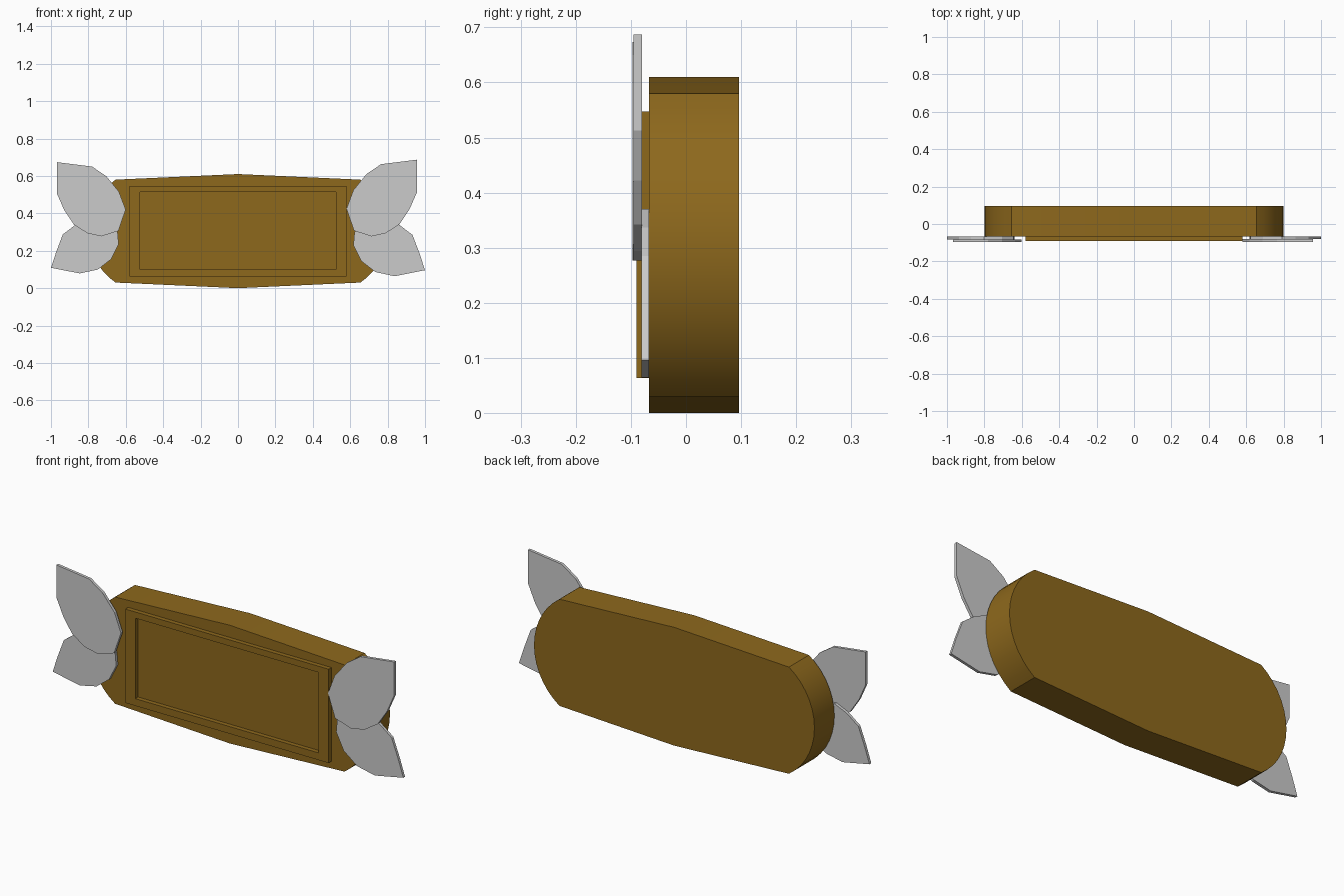
import bpy, bmesh, math

if "Cube" in bpy.data.objects:
    bpy.data.objects.remove(bpy.data.objects["Cube"])

wood = bpy.data.materials.new("brown_wood")
wood.diffuse_color = (0.27, 0.14, 0.012, 1)
wood.use_nodes = True
wood.node_tree.nodes["Principled BSDF"].inputs["Base Color"].default_value = wood.diffuse_color


def prism(name, outline, y_front, y_back, mat=None):
    """Extrude an x-z outline from y_front to y_back."""
    bm = bmesh.new()
    face = bm.faces.new([bm.verts.new((x, y_front, z)) for x, z in outline])
    out = bmesh.ops.extrude_face_region(bm, geom=[face])
    for v in out["geom"]:
        if isinstance(v, bmesh.types.BMVert):
            v.co.y = y_back
    bmesh.ops.recalc_face_normals(bm, faces=bm.faces)
    me = bpy.data.meshes.new(name)
    bm.to_mesh(me)
    bm.free()
    ob = bpy.data.objects.new(name, me)
    bpy.context.collection.objects.link(ob)
    if mat:
        me.materials.append(mat)
    return ob


# Board: round ends, gently peaked top and bottom
R, CX, CZ, N = 0.333, 0.467, 0.305, 14
half = math.asin(0.275 / R)
arc = [(CX + R * math.cos(a), CZ + R * math.sin(a))
       for a in (-half + 2 * half * i / N for i in range(N + 1))]
board = prism("board", [(0, 0)] + arc + [(0, 0.61)] + [(-x, z) for x, z in reversed(arc)],
              -0.067, 0.096, wood)
bpy.context.view_layer.objects.active = board
board.select_set(True)
bpy.ops.object.shade_smooth_by_angle(angle=math.radians(25))

# Raised rectangular frame around the sign face
bm = bmesh.new()


def ring(hx, z0, z1, y):
    return [bm.verts.new((x, y, z)) for x, z in ((-hx, z0), (hx, z0), (hx, z1), (-hx, z1))]


loops = [ring(0.58, 0.063, 0.547, -0.067), ring(0.58, 0.063, 0.547, -0.09),
         ring(0.523, 0.1, 0.515, -0.09), ring(0.523, 0.1, 0.515, -0.067)]
for k in range(4):
    a, b = loops[k], loops[(k + 1) % 4]
    for i in range(4):
        j = (i + 1) % 4
        bm.faces.new((a[i], a[j], b[j], b[i]))
bmesh.ops.recalc_face_normals(bm, faces=bm.faces)
me = bpy.data.meshes.new("raised_frame")
bm.to_mesh(me)
bm.free()
me.materials.append(wood)
bpy.context.collection.objects.link(bpy.data.objects.new("raised_frame", me))

# Leaves: right-hand outlines, tip first
upper = [(0.957, 0.687), (0.765, 0.663), (0.687, 0.61), (0.617, 0.524), (0.58, 0.425),
         (0.62, 0.307), (0.714, 0.277), (0.79, 0.294), (0.864, 0.342), (0.917, 0.422),
         (0.957, 0.513)]
lower = [(1.0, 0.096), (0.837, 0.064), (0.735, 0.086), (0.66, 0.144), (0.617, 0.23),
         (0.623, 0.3), (0.69, 0.35), (0.79, 0.37), (0.864, 0.337), (0.933, 0.285),
         (0.97, 0.187)]
prism("upper_leaf_right", upper, -0.095, -0.08)
prism("lower_leaf_right", lower, -0.081, -0.067)

# Left leaves are mirrored and slightly smaller
prism("upper_leaf_left", [(-0.968 - (x - 0.957) * 0.975, 0.277 + (z - 0.277) * 0.967)
                          for x, z in upper], -0.097, -0.082)
prism("lower_leaf_left", [(-1 - (x - 1) * 0.945, 0.109 + (z - 0.096) * 0.945)
                          for x, z in lower], -0.082, -0.067)
